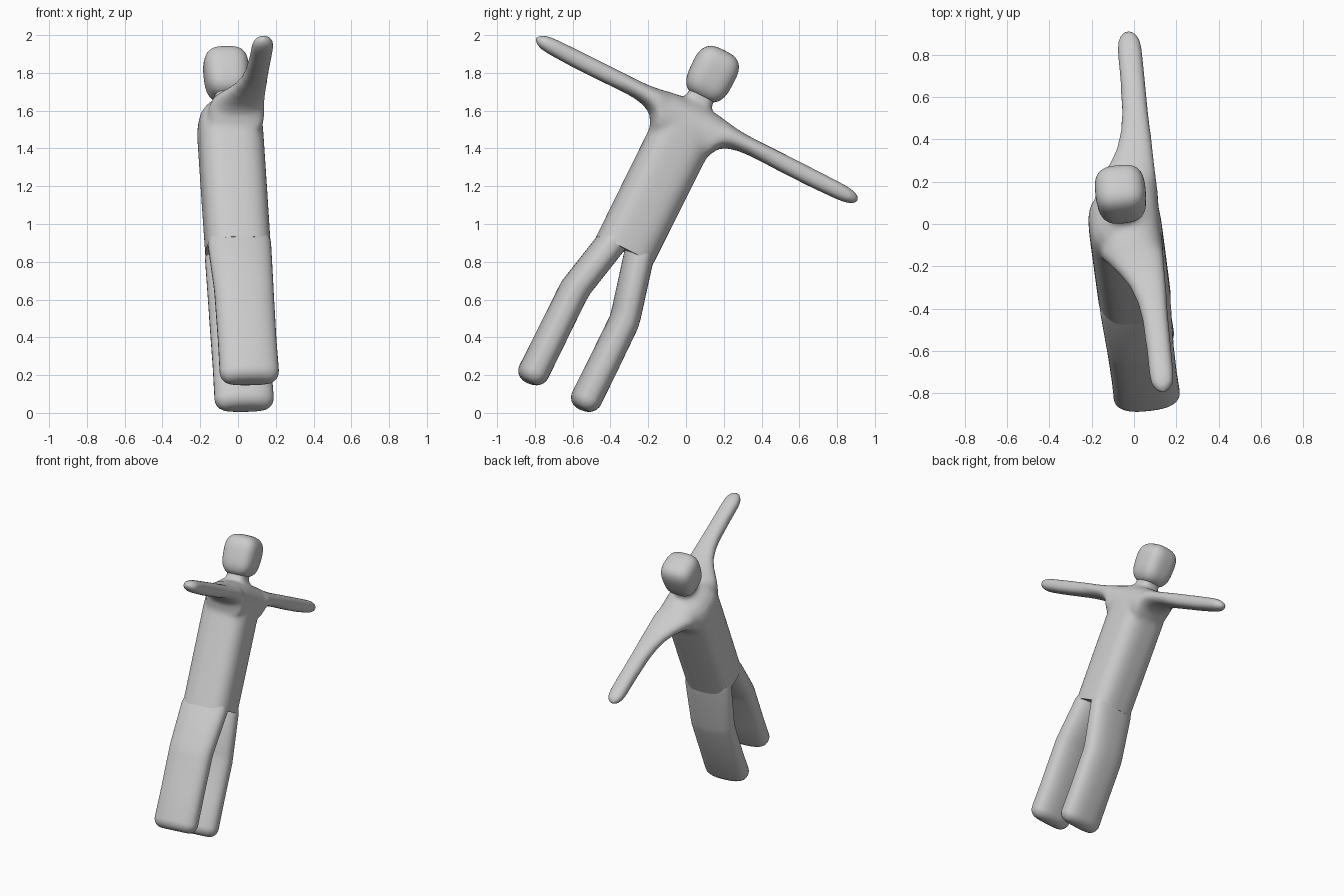
import bpy, bmesh, math
from mathutils import Vector, Matrix

if "Cube" in bpy.data.objects:
    bpy.data.objects.remove(bpy.data.objects["Cube"], do_unlink=True)

# One plain grey for the whole figure
grey = bpy.data.materials.new("plain grey")
grey.use_nodes = True
grey.diffuse_color = (0.6, 0.6, 0.6, 1)
grey.node_tree.nodes["Principled BSDF"].inputs["Base Color"].default_value = (0.6, 0.6, 0.6, 1)

# Leaning frame: local x along the depth, y across the arms, z up the spine
across = Vector((-0.0875, 0.893, -0.45)).normalized()
up = Vector((-0.06, 0.45, 0.893))
up = (up - across * up.dot(across)).normalized()
depth = across.cross(up)
LEAN = Matrix((depth, across, up)).transposed().to_4x4()
LEAN.translation = Vector((0, -0.325, 0.86))


def superellipse(a, power):
    c, s = math.cos(a), math.sin(a)
    e = 2 / power
    return math.copysign(abs(c) ** e, c), math.copysign(abs(s) ** e, s)


def loft(bm, rings, axis, power=2.6, sides=40):
    """Skin rings of (position, centre a, half a, centre depth, half depth) along an axis."""
    loops = []
    for pos, ca, ha, cb, hb in rings:
        loop = []
        for i in range(sides):
            p, q = superellipse(2 * math.pi * (i + 0.5) / sides, power)
            a, b = ca + ha * p, cb + hb * q
            loop.append(bm.verts.new((b, a, pos) if axis == "z" else (b, pos, a)))
        loops.append(loop)
    for lo, hi in zip(loops, loops[1:]):
        for i in range(sides):
            j = (i + 1) % sides
            bm.faces.new((lo[i], lo[j], hi[j], hi[i]))
    bm.faces.new(loops[0][::-1])
    bm.faces.new(loops[-1])
    bmesh.ops.recalc_face_normals(bm, faces=bm.faces)


def finish(name, bm, angle=40):
    me = bpy.data.meshes.new(name)
    bm.to_mesh(me)
    bm.free()
    me.materials.append(grey)
    ob = bpy.data.objects.new(name, me)
    bpy.context.collection.objects.link(ob)
    ob.matrix_world = LEAN
    bpy.ops.object.select_all(action="DESELECT")
    ob.select_set(True)
    bpy.context.view_layer.objects.active = ob
    bpy.ops.object.shade_smooth_by_angle(angle=math.radians(angle))
    return ob


def capped(t0, t1, ca, ha, hb, r, steps=6):
    """Rings that round off the end of a limb over the height t0 to t1."""
    out = []
    for k in range(steps + 1):
        a = math.pi / 2 * k / steps
        inset = r * (1 - math.cos(a))
        out.append((t0 + (t1 - t0) * math.sin(a), ca, ha - inset, 0, hb - inset))
    return out


# Torso with shoulders rounded into the neck
bm = bmesh.new()
loft(bm, [(-.1, 0, .165, 0, .172), (.35, 0, .167, 0, .173), (.68, 0, .168, 0, .173),
          (.74, 0, .165, 0, .17), (.79, 0, .155, 0, .158), (.83, 0, .135, 0, .13),
          (.86, 0, .1, 0, .095), (.875, 0, .078, 0, .075), (.89, 0, .072, 0, .07),
          (.95, 0, .072, 0, .07)], "z", 3)

# Arms: half profile of (distance, bottom, top, back, front), mirrored across
HALF_ARM = [(0, .6, .868, -.13, .165), (.1, .6, .865, -.13, .168), (.155, .61, .858, -.125, .17),
            (.18, .665, .853, -.12, .17), (.205, .705, .847, -.105, .17), (.25, .728, .84, -.075, .168),
            (.3, .738, .835, -.04, .167), (.36, .742, .833, -.005, .166), (.45, .74, .833, .025, .165),
            (.55, .737, .833, .04, .163), (.7, .737, .832, .045, .163), (.84, .742, .83, .045, .163),
            (.89, .749, .824, .053, .156), (.92, .762, .812, .07, .138), (.935, .778, .796, .092, .116)]
LEFT_REACH = 1.08
profile = [(-s, *r) for s, *r in HALF_ARM[:0:-1]]
profile += [(s + max(0, s - .3) * (LEFT_REACH - 1), *r) for s, *r in HALF_ARM]
loft(bm, [(s, (lo + hi) / 2, (hi - lo) / 2, (b + f) / 2, (f - b) / 2)
          for s, lo, hi, b, f in profile], "y", 2.3)

# Blend torso and arms into one skin, then cut it flat at the hips
blend = finish("blend_helper", bm)
remesh = blend.modifiers.new("blend", "REMESH")
remesh.mode = "VOXEL"
remesh.voxel_size = 0.011
soften = blend.modifiers.new("soften", "SMOOTH")
soften.factor = 0.5
soften.iterations = 18
bm = bmesh.new()
bm.from_object(blend, bpy.context.evaluated_depsgraph_get())
cut = bmesh.ops.bisect_plane(bm, geom=bm.verts[:] + bm.edges[:] + bm.faces[:],
                             plane_co=(0, 0, 0), plane_no=(0, 0, 1), clear_inner=True)
bmesh.ops.holes_fill(bm, edges=[e for e in cut["geom_cut"] if isinstance(e, bmesh.types.BMEdge)])
bmesh.ops.recalc_face_normals(bm, faces=bm.faces)
bpy.data.objects.remove(blend, do_unlink=True)
finish("torso_and_arms", bm, 50)

# Legs: flat slabs with rounded sides, bent at the knee
for side, name in ((-1, "right_leg"), (1, "left_leg")):
    bm = bmesh.new()
    foot = side * .157 + .012
    loft(bm, [(.03, side * .08, .074, 0, .16), (0, side * .083, .08, 0, .168),
              (-.29, side * .15 + .006, .08, 0, .158), (-.34, side * .156 + .01, .079, 0, .157),
              (-.6, foot, .08, 0, .155)]
         + capped(-.79, -.855, foot, .081, .157, .062), "z", 2.5)
    finish(name, bm, 35)

# Head: soft rounded block, slightly slimmer toward the chin
bm = bmesh.new()
bmesh.ops.create_cube(bm, size=2)
bmesh.ops.subdivide_edges(bm, edges=bm.edges, cuts=13, use_grid_fill=True)
for v in bm.verts:
    n = v.co.normalized()
    n /= sum(abs(c) ** 3 for c in n) ** (1 / 3)
    v.co = (n.x * .118 * (1 + .06 * n.z), n.y * .12 * (1 + .03 * n.z), 1.043 + n.z * .142)
finish("head", bm, 60)
